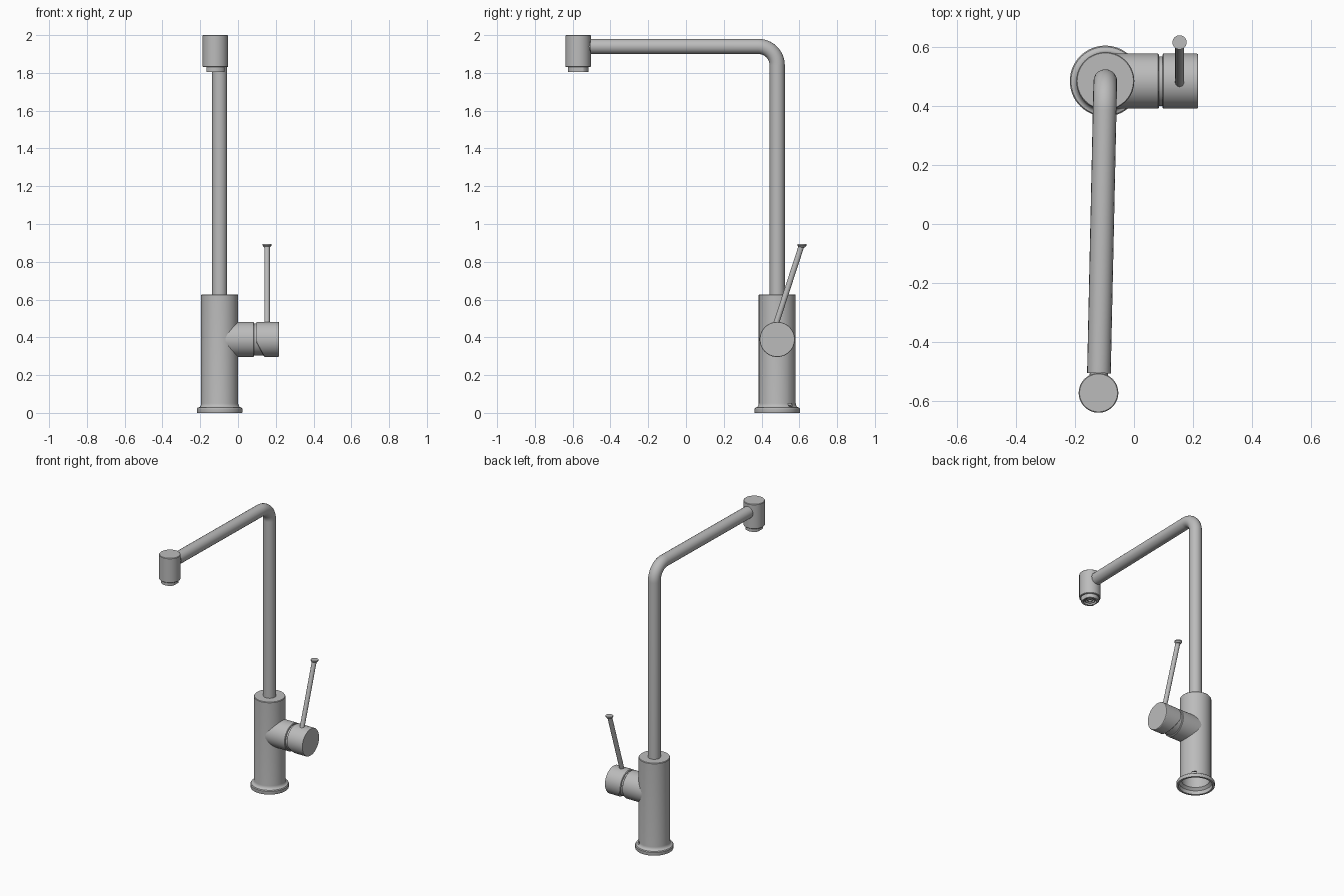
import bpy, bmesh, math
from mathutils import Vector, Matrix

cube = bpy.data.objects.get("Cube")
if cube:
    bpy.data.objects.remove(cube, do_unlink=True)

steel = bpy.data.materials.new("brushed_steel_grey")
steel.use_nodes = True
GREY = (0.5, 0.5, 0.5, 1)
steel.diffuse_color = GREY
steel.node_tree.nodes["Principled BSDF"].inputs["Base Color"].default_value = GREY

COLUMN = Vector((-0.097, 0.483, 0))
HEAD = Vector((-0.12, -0.571, 0))
ARM_Z, LEVER_Z = 1.94, 0.389


def smooth(obj):
    bpy.ops.object.select_all(action='DESELECT')
    obj.select_set(True)
    bpy.context.view_layer.objects.active = obj
    bpy.ops.object.shade_smooth_by_angle(angle=math.radians(32))


def lathe(name, profile, origin, axis=(0, 0, 1), sides=64, tweak=None):
    """Turn (radius, height) points round an axis; radius 0 closes an end."""
    bm = bmesh.new()
    rings = []
    for r, h in profile:
        if r == 0:
            rings.append([bm.verts.new((0, 0, h))] * sides)
        else:
            rings.append([bm.verts.new((r * math.cos(a), r * math.sin(a), h))
                          for a in (math.tau * i / sides for i in range(sides))])
    for low, high in zip(rings, rings[1:]):
        for i in range(sides):
            j = (i + 1) % sides
            corners = dict.fromkeys((low[i], low[j], high[j], high[i]))
            bm.faces.new(list(corners))
    turn = Vector((0, 0, 1)).rotation_difference(Vector(axis)).to_matrix().to_4x4()
    bm.transform(Matrix.Translation(origin) @ turn)
    if tweak:
        for v in bm.verts:
            tweak(v.co)
    bmesh.ops.recalc_face_normals(bm, faces=bm.faces)
    mesh = bpy.data.meshes.new(name)
    bm.to_mesh(mesh)
    bm.free()
    mesh.materials.append(steel)
    obj = bpy.data.objects.new(name, mesh)
    bpy.context.collection.objects.link(obj)
    smooth(obj)
    return obj


# Column with flared foot, open underneath
foot_curve = [(0.098 + 0.018 * (1 - math.sin(t)), 0.05 - 0.022 * math.cos(t))
              for t in (math.radians(a) for a in range(0, 91, 18))]
column = lathe("column", [(0, 0.25), (0.088, 0.25), (0.088, 0.04), (0.104, 0.025),
                          (0.106, 0), (0.119, 0), (0.12, 0.003), (0.12, 0.022),
                          (0.117, 0.025)] + foot_curve
               + [(0.098, 0.623), (0.095, 0.627), (0, 0.627)], COLUMN)

# Small drain notch at the back of the foot
bpy.ops.mesh.primitive_cube_add(size=1, location=COLUMN + Vector((0.076, 0.076, 0.042)),
                                rotation=(0, 0, math.radians(45)))
cutter = bpy.context.object
cutter.name = "notch_cutter"
cutter.scale = (0.05, 0.03, 0.016)
cutter.hide_render = True
cut = column.modifiers.new("notch", 'BOOLEAN')
cut.operation, cut.object, cut.solver = 'DIFFERENCE', cutter, 'EXACT'
bpy.context.view_layer.objects.active = column
bpy.ops.object.modifier_apply(modifier=cut.name)
bpy.data.objects.remove(cutter, do_unlink=True)
smooth(column)

# Spout pipe: riser, bend and horizontal arm
forward = Vector((HEAD.x - COLUMN.x, HEAD.y - COLUMN.y, 0)).normalized()
BEND = 0.1
path = [COLUMN + Vector((0, 0, 0.6))]
for i in range(17):
    t = math.pi / 2 * i / 16
    path.append(COLUMN + forward * BEND * (1 - math.cos(t))
                + Vector((0, 0, ARM_Z - BEND + BEND * math.sin(t))))
arm_end = HEAD - forward * 0.067 + Vector((0, 0, ARM_Z))
path.append(arm_end)
curve = bpy.data.curves.new("spout_pipe", 'CURVE')
curve.dimensions = '3D'
curve.bevel_depth, curve.bevel_resolution, curve.use_fill_caps = 0.04, 8, True
spline = curve.splines.new('POLY')
spline.points.add(len(path) - 1)
for point, co in zip(spline.points, path):
    point.co = (*co, 1)
curve.materials.append(steel)
pipe = bpy.data.objects.new("spout_pipe", curve)
bpy.context.collection.objects.link(pipe)
bpy.ops.object.select_all(action='DESELECT')
pipe.select_set(True)
bpy.context.view_layer.objects.active = pipe
bpy.ops.object.convert(target='MESH')
smooth(bpy.context.object)

# Neck joining pipe and spout head
lathe("spout_neck", [(0, 0), (0.031, 0), (0.031, 0.06), (0, 0.06)],
      arm_end - forward * 0.01, forward, 32)

# Spout head, recessed underneath
lathe("spout_head", [(0, 1.85), (0.057, 1.85), (0.057, 1.83), (0.064, 1.83), (0.067, 1.833),
                     (0.067, 1.997), (0.064, 2.0), (0, 2.0)], HEAD)


# Aerator ring with a flat on each side, and its ribbed insert
def side_flats(co):
    co.x = min(max(co.x, HEAD.x - 0.048), HEAD.x + 0.048)


lathe("aerator_ring", [(0, 1.825), (0.041, 1.825), (0.041, 1.805), (0.055, 1.805),
                       (0.055, 1.86), (0, 1.86)], HEAD, tweak=side_flats)
for k, radius in enumerate((0.012, 0.028)):
    lathe(f"aerator_rib_{k + 1}", [(radius, 1.83), (radius, 1.812), (radius + 0.006, 1.812),
                                   (radius + 0.006, 1.83)], HEAD, sides=32)

# Valve body, core and turning cap, lying sideways
valve = Vector((0, COLUMN.y, LEVER_Z))
X = (1, 0, 0)
lathe("valve_body", [(0, -0.09), (0.093, -0.09), (0.093, 0.081), (0.09, 0.084), (0, 0.084)],
      valve, X)
lathe("valve_core", [(0, 0.05), (0.084, 0.05), (0.084, 0.16), (0, 0.16)], valve, X)


def slanted_edge(co):
    if co.x < 0.12:
        co.x += 0.54 * max(0, 0.375 - co.z)


lathe("valve_cap", [(0, 0.097), (0.09, 0.097), (0.093, 0.099), (0.093, 0.213),
                    (0.091, 0.216), (0, 0.216)], valve, X, tweak=slanted_edge)

# Lever rod with a flat button on its tip
rod_base, rod_tip = Vector((0.154, 0.468, 0.445)), Vector((0.154, 0.612, 0.886))
rod = rod_tip - rod_base
lathe("lever_rod", [(0, 0), (0.015, 0), (0.015, rod.length), (0, rod.length)],
      rod_base, rod.normalized(), 24)
lathe("lever_button", [(0, 0.874), (0.015, 0.876), (0.024, 0.886), (0.024, 0.893), (0, 0.893)],
      Vector((rod_tip.x, rod_tip.y + 0.002, 0)), sides=32)
